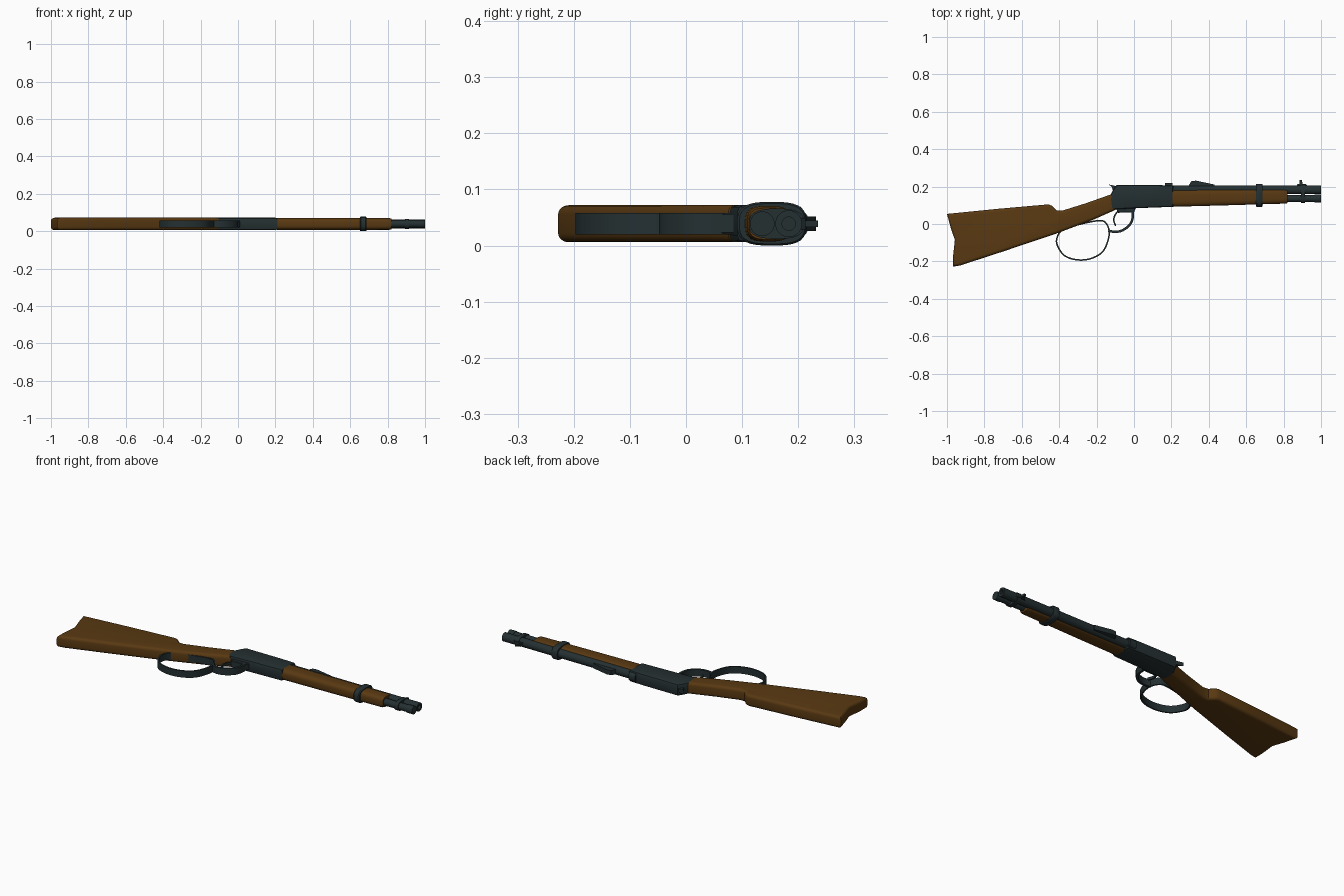
import bpy, bmesh, math
from mathutils import Vector

if "Cube" in bpy.data.objects:
    bpy.data.objects.remove(bpy.data.objects["Cube"])

Z = 0.039  # mid-plane of the rifle


def material(name, rgb):
    m = bpy.data.materials.new(name)
    m.diffuse_color = (*rgb, 1)
    m.use_nodes = True
    m.node_tree.nodes["Principled BSDF"].inputs["Base Color"].default_value = m.diffuse_color
    return m


WOOD = material("walnut_wood", (0.10, 0.041, 0.006))
STEEL = material("blued_steel", (0.018, 0.029, 0.031))


def finish(name, bm, mat):
    bmesh.ops.recalc_face_normals(bm, faces=bm.faces)
    me = bpy.data.meshes.new(name)
    bm.to_mesh(me)
    bm.free()
    me.materials.append(mat)
    ob = bpy.data.objects.new(name, me)
    bpy.context.collection.objects.link(ob)
    bpy.ops.object.select_all(action='DESELECT')
    ob.select_set(True)
    bpy.context.view_layer.objects.active = ob
    bpy.ops.object.shade_smooth_by_angle(angle=math.radians(32))
    return ob


def plate(name, pts, half, mat, bevel=0.0, seg=1):
    """Side profile extruded about the mid-plane, with its rims rounded."""
    bm = bmesh.new()
    lo = bm.faces.new([bm.verts.new((x, y, Z - half)) for x, y in pts])
    ext = bmesh.ops.extrude_face_region(bm, geom=[lo], use_keep_orig=True)
    for v in [g for g in ext["geom"] if isinstance(g, bmesh.types.BMVert)]:
        v.co.z = Z + half
    bmesh.ops.recalc_face_normals(bm, faces=bm.faces)
    if bevel:
        rims = [e for e in bm.edges if abs(e.verts[0].co.z - e.verts[1].co.z) < 1e-6]
        bmesh.ops.bevel(bm, geom=rims, offset=bevel, segments=seg, profile=0.5, affect='EDGES')
    return finish(name, bm, mat)


def loft(name, stations, mat, power=2.0, n=24):
    """Skin of superellipse rings along x: (x, y_low, y_high, half_width)."""
    bm = bmesh.new()
    rings = []
    for x, y0, y1, hz in stations:
        ring = []
        for i in range(n):
            a = 2 * math.pi * (i + 0.5) / n
            c, s = math.cos(a), math.sin(a)
            c = math.copysign(abs(c) ** (2 / power), c)
            s = math.copysign(abs(s) ** (2 / power), s)
            ring.append(bm.verts.new((x, (y0 + y1) / 2 + c * (y1 - y0) / 2, Z + s * hz)))
        rings.append(ring)
    for a, b in zip(rings, rings[1:]):
        for i in range(n):
            j = (i + 1) % n
            bm.faces.new((a[i], a[j], b[j], b[i]))
    bm.faces.new(rings[0])
    bm.faces.new(rings[-1])
    return finish(name, bm, mat)


def tube(name, x0, x1, y, r, bore=0.0):
    st = [(x0, y - r, y + r, r), (x1, y - r, y + r, r)]
    if bore:
        st += [(x1, y - bore, y + bore, bore), (x1 - 0.03, y - bore, y + bore, bore)]
    return loft(name, st, STEEL)


def strap(name, pts, thick, half, closed=False, steps=6):
    """Bent flat strip following a smooth path in the side plane."""
    p = [Vector(q) for q in pts]
    n = len(p)
    at = (lambda i: p[i % n]) if closed else (lambda i: p[max(0, min(n - 1, i))])
    path = []
    for i in range(n if closed else n - 1):
        a, b, c, d = at(i - 1), at(i), at(i + 1), at(i + 2)
        for k in range(steps):
            t = k / steps
            path.append(0.5 * (2 * b + (c - a) * t + (2 * a - 5 * b + 4 * c - d) * t * t
                               + (3 * b - a - 3 * c + d) * t ** 3))
    if not closed:
        path.append(p[-1])
    m = len(path)
    bm = bmesh.new()
    rings = []
    for i, q in enumerate(path):
        nxt = path[(i + 1) % m] if closed else path[min(i + 1, m - 1)]
        prv = path[i - 1] if closed else path[max(i - 1, 0)]
        d = (nxt - prv).normalized()
        off = Vector((-d.y, d.x)) * thick / 2
        rings.append([bm.verts.new((*(q + off * s), Z + half * w))
                      for s, w in ((1, 1), (1, -1), (-1, -1), (-1, 1))])
    for i in range(m if closed else m - 1):
        a, b = rings[i], rings[(i + 1) % m]
        for j in range(4):
            k = (j + 1) % 4
            bm.faces.new((a[j], a[k], b[k], b[j]))
    if not closed:
        bm.faces.new(rings[0])
        bm.faces.new(rings[-1])
    return finish(name, bm, STEEL)


# Shoulder stock with raised comb and hollowed butt
plate("stock", [(-1.0, 0.054), (-0.73, 0.081), (-0.457, 0.105), (-0.437, 0.097), (-0.415, 0.073),
                (-0.385, 0.071), (-0.26, 0.11), (-0.11, 0.163), (-0.10, 0.075), (-0.22, 0.022),
                (-0.42, -0.053), (-0.70, -0.147), (-0.93, -0.222), (-0.967, -0.228),
                (-0.967, -0.17), (-0.958, -0.085), (-0.98, -0.02)],
      0.033, WOOD, 0.016, 4)

# Receiver, hammer and barrel ring
plate("receiver", [(-0.093, 0.208), (-0.11, 0.185), (-0.135, 0.135), (-0.125, 0.077),
                   (0.0, 0.084), (0.21, 0.092), (0.21, 0.205), (0.13, 0.208)],
      0.033, STEEL, 0.011, 2)
plate("hammer", [(-0.137, 0.212), (-0.12, 0.2), (-0.11, 0.17), (-0.08, 0.17), (-0.085, 0.2)], 0.010, STEEL)
loft("receiver_ring", [(0.165, 0.15, 0.219, 0.027), (0.205, 0.15, 0.219, 0.027)], STEEL, 2.6)

# Wooden forearm
loft("forearm", [(0.205, 0.092, 0.187, 0.032), (0.5, 0.1, 0.187, 0.032),
                 (0.81, 0.109, 0.187, 0.0315), (0.822, 0.112, 0.184, 0.028)], WOOD, 3.2, 32)

# Barrel, magazine tube and their bands
tube("barrel", 0.18, 1.0, 0.183, 0.024, 0.012)
tube("magazine_tube", 0.78, 0.985, 0.136, 0.0195)
tube("magazine_cap", 0.965, 1.0, 0.136, 0.022)
loft("forearm_band", [(0.652, 0.095, 0.212, 0.036), (0.657, 0.091, 0.215, 0.039),
                      (0.683, 0.091, 0.215, 0.039), (0.688, 0.095, 0.212, 0.036)], STEEL, 3.0, 32)
loft("muzzle_band", [(0.893, 0.112, 0.211, 0.027), (0.915, 0.112, 0.211, 0.027)], STEEL, 2.8)

# Sights
plate("rear_sight", [(0.29, 0.2), (0.305, 0.228), (0.33, 0.232), (0.43, 0.211), (0.43, 0.2)], 0.013, STEEL)
plate("front_sight_base", [(0.865, 0.2), (0.875, 0.213), (0.92, 0.213), (0.93, 0.2)], 0.010, STEEL)
plate("front_sight_post", [(0.883, 0.21), (0.886, 0.235), (0.898, 0.235), (0.902, 0.21)], 0.006, STEEL)

# Large hand loop, trigger guard and trigger
strap("lever_loop", [(-0.413, -0.08), (-0.385, -0.034), (-0.30, -0.004), (-0.185, 0.018),
                     (-0.145, -0.002), (-0.133, -0.06), (-0.163, -0.142), (-0.225, -0.183),
                     (-0.30, -0.192), (-0.37, -0.17), (-0.407, -0.12)], 0.008, 0.019, True)
strap("trigger_guard", [(-0.138, -0.035), (-0.10, -0.042), (-0.06, -0.033), (-0.022, -0.003),
                        (-0.007, 0.035), (-0.007, 0.085)], 0.013, 0.019)
plate("lever_link", [(-0.085, 0.06), (0.0, 0.062), (0.012, 0.09), (-0.1, 0.09)], 0.019, STEEL, 0.003)
strap("trigger", [(-0.075, 0.08), (-0.10, 0.05), (-0.108, 0.02), (-0.098, -0.01)], 0.008, 0.007)
